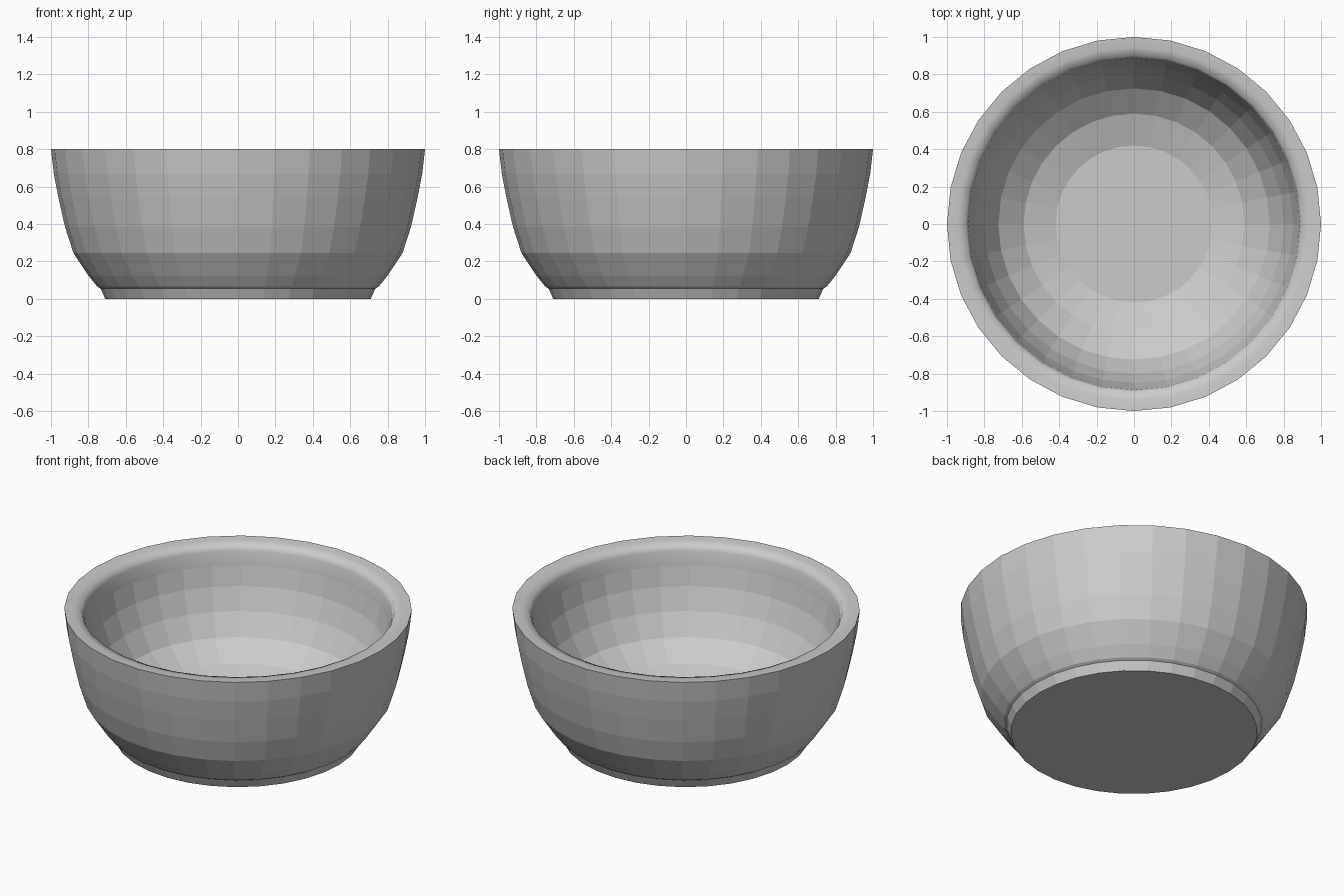
import bpy
import bmesh
from math import cos, sin, pi

if "Cube" in bpy.data.objects:
    bpy.data.objects.remove(bpy.data.objects["Cube"])

SIDES = 32

# Profile (radius, height): foot, outer wall, rolled lip, inner wall, floor
outer = [(0.71, 0.0), (0.735, 0.055), (0.752, 0.065), (0.80, 0.125), (0.88, 0.245),
         (0.925, 0.385), (0.96, 0.54), (0.985, 0.67), (1.0, 0.80)]
lip = [(0.945, 0.797), (0.90, 0.787), (0.887, 0.755), (0.875, 0.67)]
inner = [(0.85, 0.55), (0.80, 0.415), (0.725, 0.284), (0.59, 0.18), (0.42, 0.125)]
profile = outer + lip + inner

bm = bmesh.new()
rings = [[bm.verts.new((r * cos(2 * pi * i / SIDES), r * sin(2 * pi * i / SIDES), z))
          for i in range(SIDES)] for r, z in profile]

# Faceted walls, with a smooth band only around the lip
first, last = len(outer) - 1, len(outer) + len(lip) - 1
for k in range(len(rings) - 1):
    a, b = rings[k], rings[k + 1]
    for i in range(SIDES):
        j = (i + 1) % SIDES
        face = bm.faces.new((a[i], a[j], b[j], b[i]))
        face.smooth = first <= k < last

# Flat underside and flat inner floor
bm.faces.new(rings[0][::-1])
bm.faces.new(rings[-1])

# Sharp outer edge of the lip
bm.edges.ensure_lookup_table()
top = set(rings[first])
for e in bm.edges:
    if e.verts[0] in top and e.verts[1] in top:
        e.smooth = False

bmesh.ops.recalc_face_normals(bm, faces=bm.faces[:])
mesh = bpy.data.meshes.new("bowl")
bm.to_mesh(mesh)
bm.free()
bpy.context.collection.objects.link(bpy.data.objects.new("bowl", mesh))
